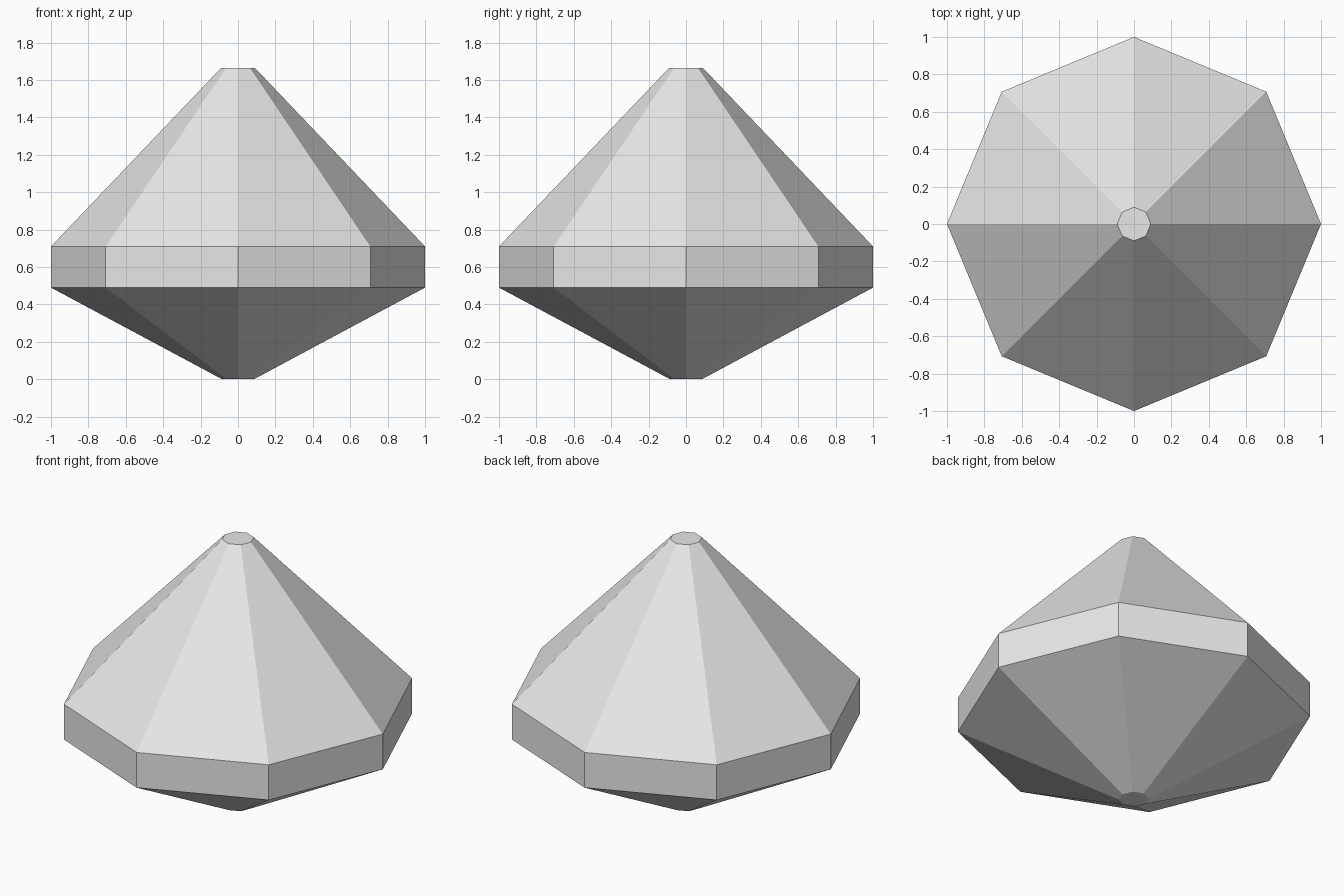
import bpy
import bmesh
from math import cos, sin, tau

SIDES = 8

cube = bpy.data.objects.get("Cube")
if cube:
    bpy.data.objects.remove(cube, do_unlink=True)

# Plain pale grey for the whole stone
grey = bpy.data.materials.new("pale_grey")
grey.use_nodes = True
colour = (0.8, 0.8, 0.8, 1)
grey.diffuse_color = colour
grey.node_tree.nodes["Principled BSDF"].inputs["Base Color"].default_value = colour

# Gem profile (radius, height): lower tip, girdle band, upper tip
profile = [(0.085, 0), (1, 0.49), (1, 0.71), (0.09, 1.665)]

bm = bmesh.new()
rings = [[bm.verts.new((r * cos(tau * i / SIDES), r * sin(tau * i / SIDES), z))
          for i in range(SIDES)] for r, z in profile]

# Facets between neighbouring rings
for low, high in zip(rings, rings[1:]):
    for i in range(SIDES):
        j = (i + 1) % SIDES
        bm.faces.new((low[i], low[j], high[j], high[i]))

# Flat caps at both tips
bm.faces.new(rings[0][::-1])
bm.faces.new(rings[-1])

mesh = bpy.data.meshes.new("faceted_gem")
bm.to_mesh(mesh)
bm.free()
mesh.materials.append(grey)
gem = bpy.data.objects.new("faceted_gem", mesh)
bpy.context.collection.objects.link(gem)
